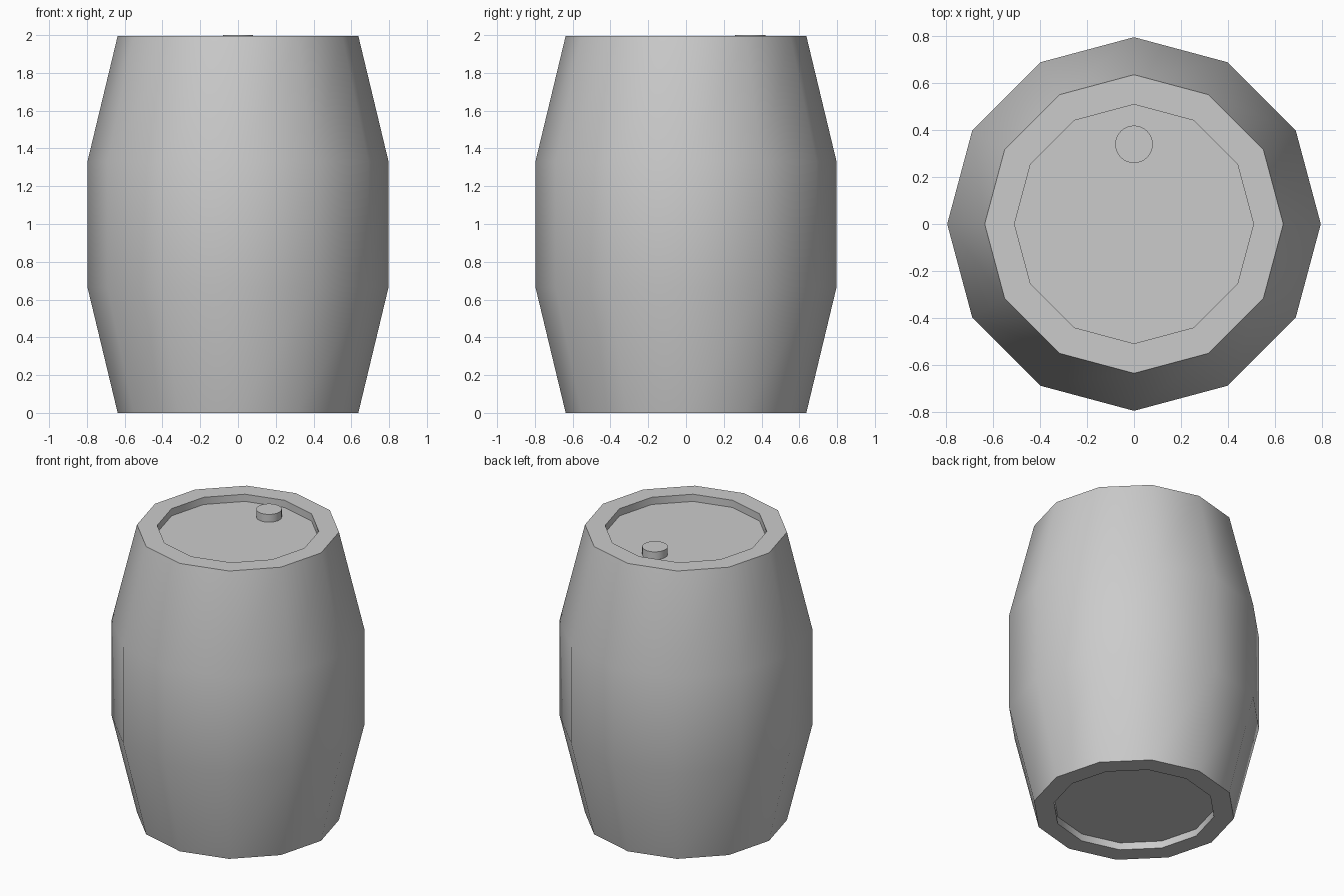
import bpy, bmesh, math

cube = bpy.data.objects.get("Cube")
if cube:
    bpy.data.objects.remove(cube, do_unlink=True)

# One grey for the whole barrel
grey = bpy.data.materials.new("barrel grey")
grey.use_nodes = True
GREY = (0.6, 0.6, 0.6, 1)
grey.diffuse_color = GREY
grey.node_tree.nodes["Principled BSDF"].inputs["Base Color"].default_value = GREY


def lathe(name, profile, sides, centre=(0, 0)):
    """Turn a bottom-to-top list of (radius, z) into a solid with capped ends."""
    bm = bmesh.new()
    rings = []
    for r, z in profile:
        angles = [2 * math.pi * i / sides for i in range(sides)]
        rings.append([bm.verts.new((centre[0] + r * math.cos(a),
                                    centre[1] + r * math.sin(a), z)) for a in angles])
    for low, high in zip(rings, rings[1:]):
        for i in range(sides):
            j = (i + 1) % sides
            bm.faces.new((low[i], low[j], high[j], high[i]))
    bm.faces.new(rings[0][::-1])
    bm.faces.new(rings[-1])
    bmesh.ops.recalc_face_normals(bm, faces=bm.faces)
    mesh = bpy.data.meshes.new(name)
    bm.to_mesh(mesh)
    bm.free()
    mesh.materials.append(grey)
    obj = bpy.data.objects.new(name, mesh)
    bpy.context.collection.objects.link(obj)
    bpy.ops.object.select_all(action='DESELECT')
    obj.select_set(True)
    bpy.context.view_layer.objects.active = obj
    bpy.ops.object.shade_smooth_by_angle(angle=math.radians(40))
    return obj


# Twelve-sided body, with a recessed head at each end
TOP, RIM, HEAD, BELLY, RECESS = 1.996, 0.637, 0.51, 0.797, 0.05
lathe("barrel_body", [
    (HEAD, RECESS), (HEAD, 0), (RIM, 0),
    (BELLY, TOP / 3), (BELLY, TOP * 2 / 3),
    (RIM, TOP), (HEAD, TOP), (HEAD, TOP - RECESS),
], 12)

# Round bung standing on the upper head
lathe("bung", [(0.08, TOP - RECESS), (0.08, 2.0)], 32, centre=(0, 0.34))
